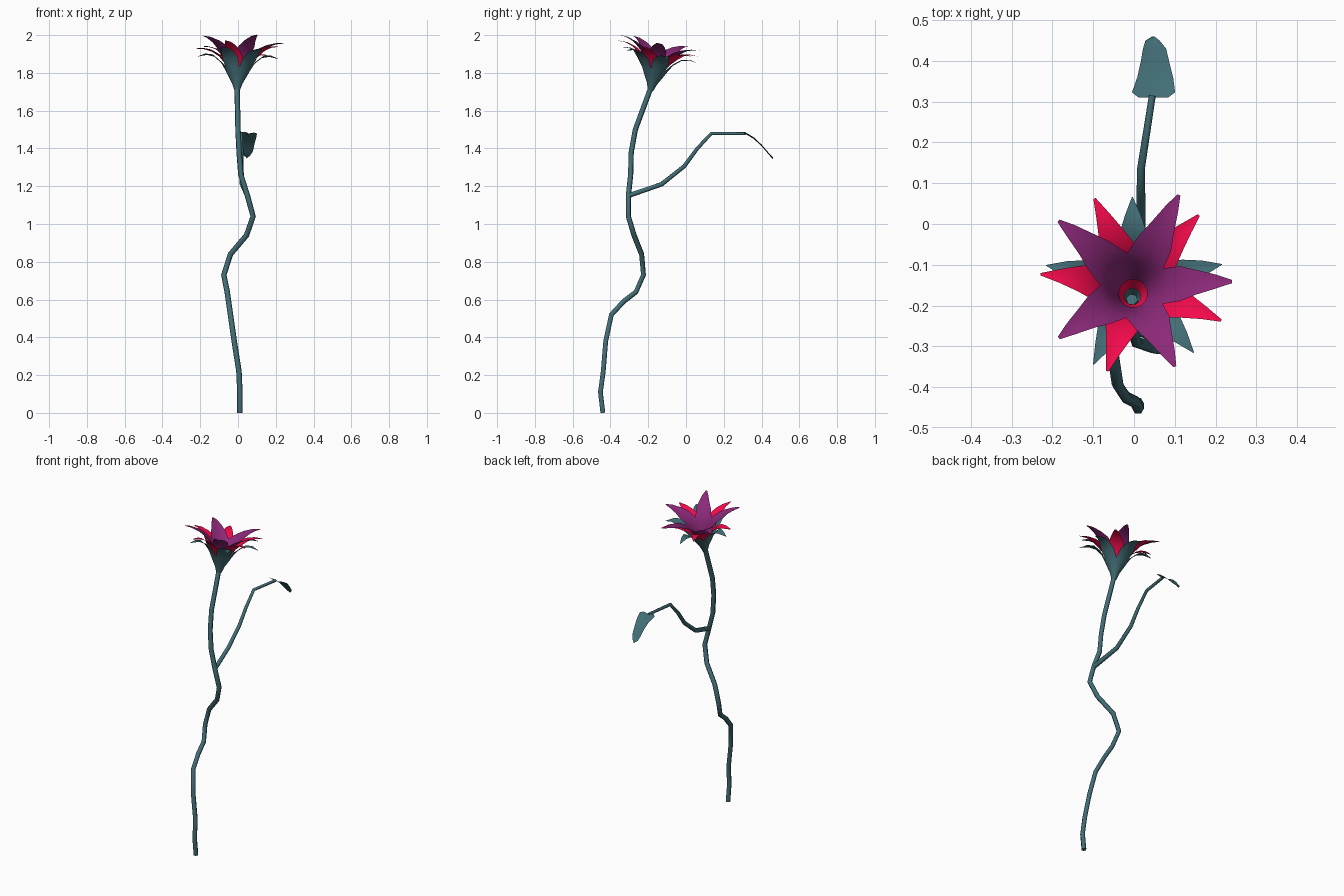
import bpy, bmesh, math
from mathutils import Vector

if "Cube" in bpy.data.objects:
    bpy.data.objects.remove(bpy.data.objects["Cube"])


def mat(name, rgb):
    m = bpy.data.materials.new(name)
    m.diffuse_color = (*rgb, 1)
    m.use_nodes = True
    m.node_tree.nodes["Principled BSDF"].inputs["Base Color"].default_value = m.diffuse_color
    return m


GREEN = mat("stem_green", (0.055, 0.155, 0.18))
RED = mat("petal_red", (0.9, 0.003, 0.07))
PURPLE = mat("petal_purple", (0.26, 0.022, 0.19))


def finish(ob, material):
    bpy.context.collection.objects.link(ob)
    ob.data.materials.append(material)
    bpy.ops.object.select_all(action='DESELECT')
    ob.select_set(True)
    bpy.context.view_layer.objects.active = ob


def tube(name, pts, r0, r1):
    # six-sided tapered tube along a polyline
    cu = bpy.data.curves.new(name, 'CURVE')
    cu.dimensions = '3D'
    cu.bevel_depth = 1
    cu.bevel_resolution = 1
    cu.use_fill_caps = True
    sp = cu.splines.new('POLY')
    sp.points.add(len(pts) - 1)
    for i, (p, q) in enumerate(zip(sp.points, pts)):
        p.co = (*q, 1)
        p.radius = r0 + (r1 - r0) * i / (len(pts) - 1)
    finish(bpy.data.objects.new(name, cu), GREEN)
    bpy.ops.object.convert(target='MESH')


def sheet(name, grids, material):
    # one or more grids of points, welded into a single thin surface
    bm = bmesh.new()
    for grid in grids:
        rows = [[bm.verts.new(p) for p in row] for row in grid]
        for a, b in zip(rows, rows[1:]):
            for i in range(len(a) - 1):
                bm.faces.new((a[i], a[i + 1], b[i + 1], b[i]))
    bmesh.ops.remove_doubles(bm, verts=bm.verts, dist=0.0005)
    bmesh.ops.recalc_face_normals(bm, faces=bm.faces)
    me = bpy.data.meshes.new(name)
    bm.to_mesh(me)
    bm.free()
    finish(bpy.data.objects.new(name, me), material)
    bpy.ops.object.shade_smooth_by_angle(angle=math.radians(40))


# Flower: three nested cups, each splitting into five pointed lobes
BASE = Vector((-0.005, -0.188, 1.705))
TILT = Vector((0, 0, 1)).rotation_difference(Vector((0.03, 0.2, 1)))
ACROSS = (-1, -0.5, 0, 0.5, 1)


def whorl(name, angles, cup, lobe, material):
    # cup: (radius, height); lobe: (radius, height, half width)
    n = len(angles)
    grids = []
    for k, deg in enumerate(angles):
        to_prev = (deg - angles[k - 1]) % 360 / 2
        to_next = (angles[(k + 1) % n] - deg) % 360 / 2
        grid = [[(r, h, math.radians(deg + t * (to_prev if t < 0 else to_next)))
                 for t in ACROSS] for r, h in cup]
        grid += [[(math.hypot(r, w * t), h + 0.15 * w * abs(t),
                   math.radians(deg) + math.atan2(w * t, r))
                  for t in ACROSS] for r, h, w in lobe]
        grids.append([[BASE + TILT @ Vector((r * math.cos(a), r * math.sin(a), h))
                       for r, h, a in row] for row in grid])
    sheet(name, grids, material)


whorl("sepals", [14, 91, 167, 243, 311],
      [(0.014, 0), (0.028, 0.04), (0.051, 0.082), (0.068, 0.115)],
      [(0.09, 0.152, 0.046), (0.13, 0.187, 0.034), (0.175, 0.198, 0.019), (0.222, 0.188, 0.001)],
      GREEN)
whorl("red_petals", [47, 115, 175, 253, 336],
      [(0.02, 0.05), (0.038, 0.09), (0.058, 0.127), (0.076, 0.155)],
      [(0.10, 0.184, 0.044), (0.14, 0.21, 0.031), (0.185, 0.224, 0.017), (0.232, 0.225, 0.003)],
      RED)
whorl("purple_petals", [-1, 63, 142, 218, 294],
      [(0.035, 0.09), (0.05, 0.13), (0.067, 0.165), (0.083, 0.19)],
      [(0.11, 0.216, 0.044), (0.15, 0.240, 0.031), (0.20, 0.257, 0.017), (0.238, 0.262, 0.004)],
      PURPLE)

# Main stem
tube("stem", [(0.01, -0.44, 0), (0.01, -0.453, 0.11), (0.005, -0.438, 0.22),
              (-0.02, -0.425, 0.38), (-0.04, -0.395, 0.52), (-0.05, -0.33, 0.59),
              (-0.057, -0.265, 0.64), (-0.075, -0.225, 0.73), (-0.04, -0.235, 0.84),
              (0.045, -0.275, 0.94), (0.08, -0.305, 1.04), (0.05, -0.305, 1.15),
              (0.015, -0.293, 1.26), (0.006, -0.29, 1.38), (0, -0.268, 1.5),
              (-0.005, -0.185, 1.725)], 0.0145, 0.0145)

# Side branch
tube("branch", [(0.05, -0.305, 1.15), (0.022, -0.13, 1.21), (0.016, -0.01, 1.305),
                (0.017, 0.06, 1.40), (0.017, 0.135, 1.48), (0.045, 0.315, 1.478)], 0.0145, 0.0085)

# Drooping leaf: stations of y, z, left x, right x
stations = [(0.31, 1.48, 0.012, 0.083), (0.323, 1.475, -0.005, 0.101),
            (0.36, 1.452, 0.008, 0.096), (0.40, 1.415, 0.017, 0.086),
            (0.43, 1.38, 0.022, 0.079), (0.45, 1.357, 0.028, 0.063),
            (0.46, 1.347, 0.044, 0.05)]
sheet("leaf", [[[(a, y, z + 0.006), (0.047, y, z - 0.003), (b, y, z + 0.004)]
                for y, z, a, b in stations]], GREEN)
